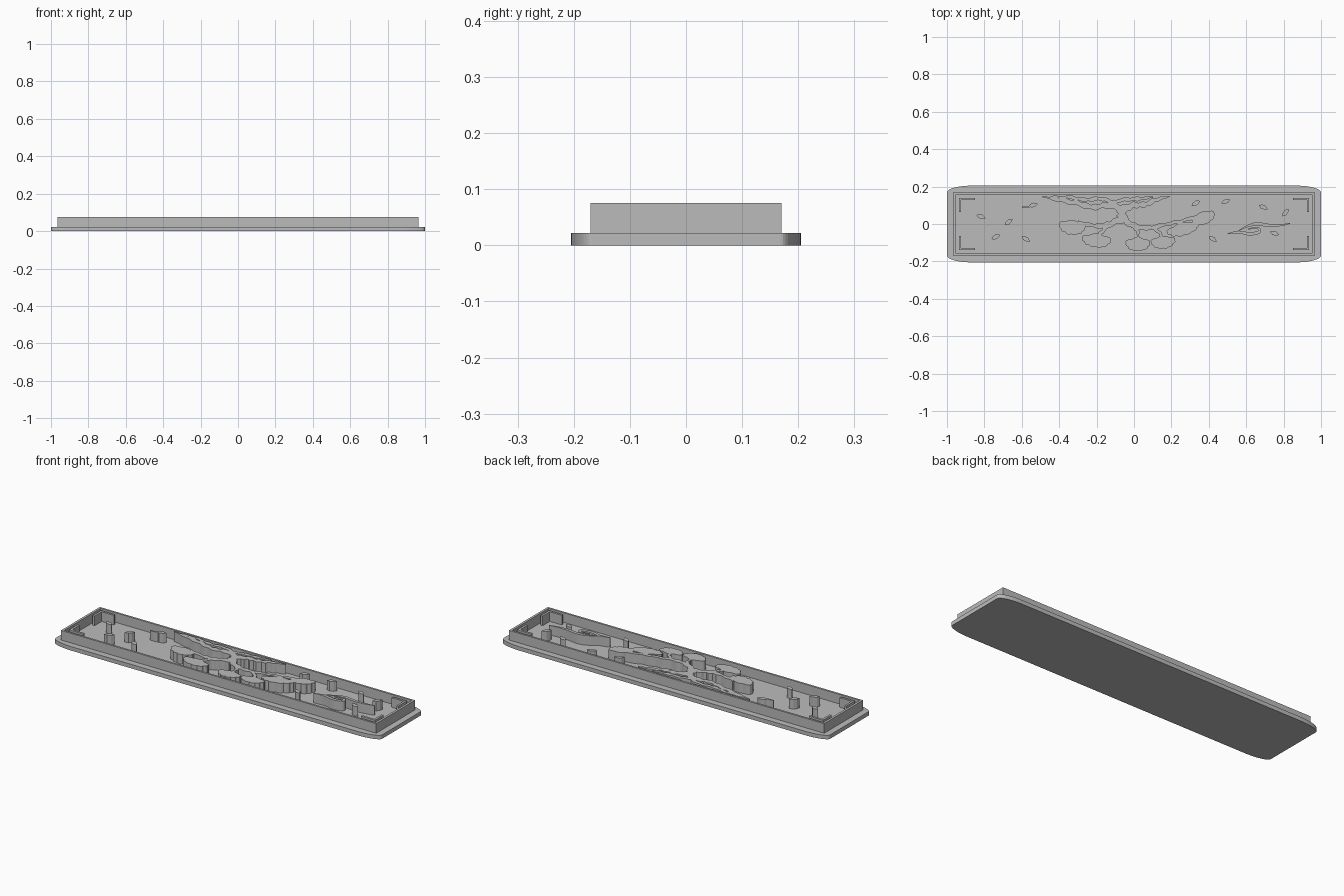
import bpy, bmesh
from math import sin, cos, pi, radians
from mathutils import Vector

old = bpy.data.objects.get("Cube")
if old:
    bpy.data.objects.remove(old, do_unlink=True)

FLOOR, TOP = 0.022, 0.075
UNIT = 0.01  # motif layouts are written in hundredths

grey = bpy.data.materials.new("plain grey")
grey.use_nodes = True
colour = (0.5, 0.5, 0.5, 1)
grey.diffuse_color = colour
grey.node_tree.nodes["Principled BSDF"].inputs["Base Color"].default_value = colour


def finish(name, bm):
    bmesh.ops.recalc_face_normals(bm, faces=bm.faces)
    mesh = bpy.data.meshes.new(name)
    bm.to_mesh(mesh)
    bm.free()
    mesh.materials.append(grey)
    obj = bpy.data.objects.new(name, mesh)
    bpy.context.collection.objects.link(obj)
    return obj


def raise_faces(bm, height):
    result = bmesh.ops.extrude_face_region(bm, geom=bm.faces[:])
    verts = [g for g in result["geom"] if isinstance(g, bmesh.types.BMVert)]
    bmesh.ops.translate(bm, verts=verts, vec=(0, 0, height))


def prism(name, outline, low=FLOOR - 0.002, high=TOP):
    bm = bmesh.new()
    bm.faces.new([bm.verts.new((x, y, low)) for x, y in outline])
    raise_faces(bm, high - low)
    return finish(name, bm)


def spline(points, steps=6):
    """Smooth path through (x, y, half width) points."""
    p = [Vector(q) * UNIT for q in points]
    p = [p[0]] + p + [p[-1]]
    path = []
    for a, b, c, d in zip(p, p[1:], p[2:], p[3:]):
        for i in range(steps):
            t = i / steps
            path.append(b + 0.5 * t * ((c - a) + t * ((2 * a - 5 * b + 4 * c - d)
                        + t * (3 * b - a - 3 * c + d))))
    return path + [p[-1]]


def ribbon(name, points, wobble=0.0):
    path = spline(points)
    low = FLOOR - 0.002
    bm = bmesh.new()
    rows = []
    for i, q in enumerate(path):
        d = path[min(i + 1, len(path) - 1)] - path[max(i - 1, 0)]
        side = Vector((-d.y, d.x)).normalized()
        left = q.z * (1 + wobble * sin(i * 1.3))
        right = q.z * (1 + wobble * cos(i * 1.7))
        rows.append([bm.verts.new((q.x + side.x * s, q.y + side.y * s, low))
                     for s in (left, -right)])
    for a, b in zip(rows, rows[1:]):
        bm.faces.new((a[0], a[1], b[1], b[0]))
    raise_faces(bm, TOP - low)
    return finish(name, bm)


def placed(shape, x, y, degrees):
    a = radians(degrees)
    return [(x * UNIT + u * cos(a) - v * sin(a), y * UNIT + u * sin(a) + v * cos(a))
            for u, v in shape]


# Base plate with long, shallow elliptical corners
RX, RY, STEPS = 0.13, 0.037, 12
quarter = [(0.87 + RX * cos(i * pi / 2 / STEPS), 0.168 + RY * sin(i * pi / 2 / STEPS))
           for i in range(STEPS + 1)]
half = quarter + [(-x, y) for x, y in reversed(quarter)]
base = prism("base_plate", half + [(-x, -y) for x, y in half], 0, FLOOR)

# Raised rim around the tray
bm = bmesh.new()
rings = [[bm.verts.new((sx * w, sy * d, FLOOR - 0.002))
          for sx, sy in ((1, 1), (-1, 1), (-1, -1), (1, -1))]
         for w, d in ((0.965, 0.17), (0.952, 0.159))]
for i in range(4):
    j = (i + 1) % 4
    bm.faces.new((rings[0][i], rings[0][j], rings[1][j], rings[1][i]))
raise_faces(bm, TOP - FLOOR + 0.002)
finish("rim_wall", bm)

# L-shaped corner brackets
bracket = [(0.936, 0.14), (0.85, 0.14), (0.85, 0.128), (0.924, 0.128),
           (0.924, 0.065), (0.936, 0.065)]
for sx, across in ((1, "left"), (-1, "right")):
    for sy, along in ((1, "back"), (-1, "front")):
        prism(f"corner_bracket_{along}_{across}", [(sx * x, sy * y) for x, y in bracket])

# Scattered drifting leaves
leaf = [(-0.025, 0), (-0.012, 0.01), (0.006, 0.013), (0.017, 0.008),
        (0.027, 0), (0.012, -0.009), (-0.008, -0.011)]
leaves = [(-82, 4, -20), (-74, -7, 25), (-67, 1, 40), (-58, -8, -30), (-54, 10, 15),
          (33, 11, 30), (49, 12, 20), (69, 9, -25), (81, 6, 50), (42, -8, -35), (75, -5, -20)]
for i, (x, y, turn) in enumerate(leaves):
    prism(f"leaf_{i + 1}", placed(leaf, x, y, turn))
ribbon("leaf_stem", [(-60, 9, 0.3), (-57, 9, 0.4), (-54, 10, 0.5)])


# Scalloped foliage fans
def fan(name, x, y, width, depth, turn):
    shape = []
    count = 72
    for i in range(count):
        a = 2 * pi * i / count
        lower = sin(a) < 0
        bump = 0.9 + 0.1 * abs(sin(a * 6)) if lower else 0.8 + 0.2 * abs(sin(a * 2.5 + pi / 4))
        reach = depth * (0.62 if lower else 0.38)
        shape.append((width / 2 * bump * cos(a) * UNIT, reach * bump * sin(a) * UNIT))
    prism(name, placed(shape, x, y, turn))


fans = [(-33, -1, 14.5, 8, -8), (-20, -8, 16, 7.5, -5), (2, -10, 13.5, 7.5, 0),
        (15.5, -9, 13.5, 7, 5), (26, -2, 18, 7, 15), (37, 4, 13, 7, 20)]
for i, f in enumerate(fans):
    fan(f"foliage_fan_{i + 1}", *f)

# Trunk, branches and roots
branches = {
    "trunk": [(-7, 10, 3.6), (-6.5, 7, 2.6), (-6.5, 4, 2.4), (-6, 1, 3)],
    "branch_right": [(-6, 3, 2), (0, -1, 1.5), (8, -2, 1.2), (18, 0, 1), (27, 2, 0.9), (36, 5, 0.7)],
    "branch_left": [(-6, 3, 2), (-13, 0, 1.5), (-20, -1, 1.2), (-30, 1, 0.8)],
    "twig_left": [(-13, 0, 1.2), (-17, -4, 1), (-20, -7, 0.7)],
    "twig_middle": [(-1, -1, 1), (2, -4, 0.8), (2, -8, 0.6)],
    "twig_right": [(10, -2, 1), (14, -5, 0.8), (15, -8, 0.6)],
    "root_left": [(-6, 8, 2), (-14, 10, 1.6), (-22, 9, 1.4), (-30, 11, 1.4), (-40, 13, 1.1), (-49, 14.6, 0.3)],
    "root_right": [(-6, 8, 2), (0, 10, 1.6), (6, 10.5, 1.4), (12, 13, 1.1), (19, 14.8, 0.3)],
    "ground_left": [(-44, 14.6, 0.4), (-34, 14.3, 0.8), (-26, 13, 1), (-18, 13.5, 1), (-11, 11.5, 1)],
    "ground_right": [(-12, 11.5, 0.9), (-5, 13, 1), (3, 13.5, 1), (10, 14.6, 0.5)],
}
for name, points in branches.items():
    ribbon(name, points, 0.3)

# Curling ribbon of mist
ribbon("mist_curl", [(50, -5.2, 0.2), (56, -4.3, 0.7), (62, -5.3, 0.9), (67, -4.2, 0.8),
                     (66, -2.2, 0.6), (61, -2.6, 0.3)])
ribbon("mist_tail", [(56, -3.5, 0.2), (61, -1, 0.6), (66, 0, 0.9), (73, -0.8, 0.8),
                     (79, -0.5, 0.5), (83.5, 0.3, 0.2)])
